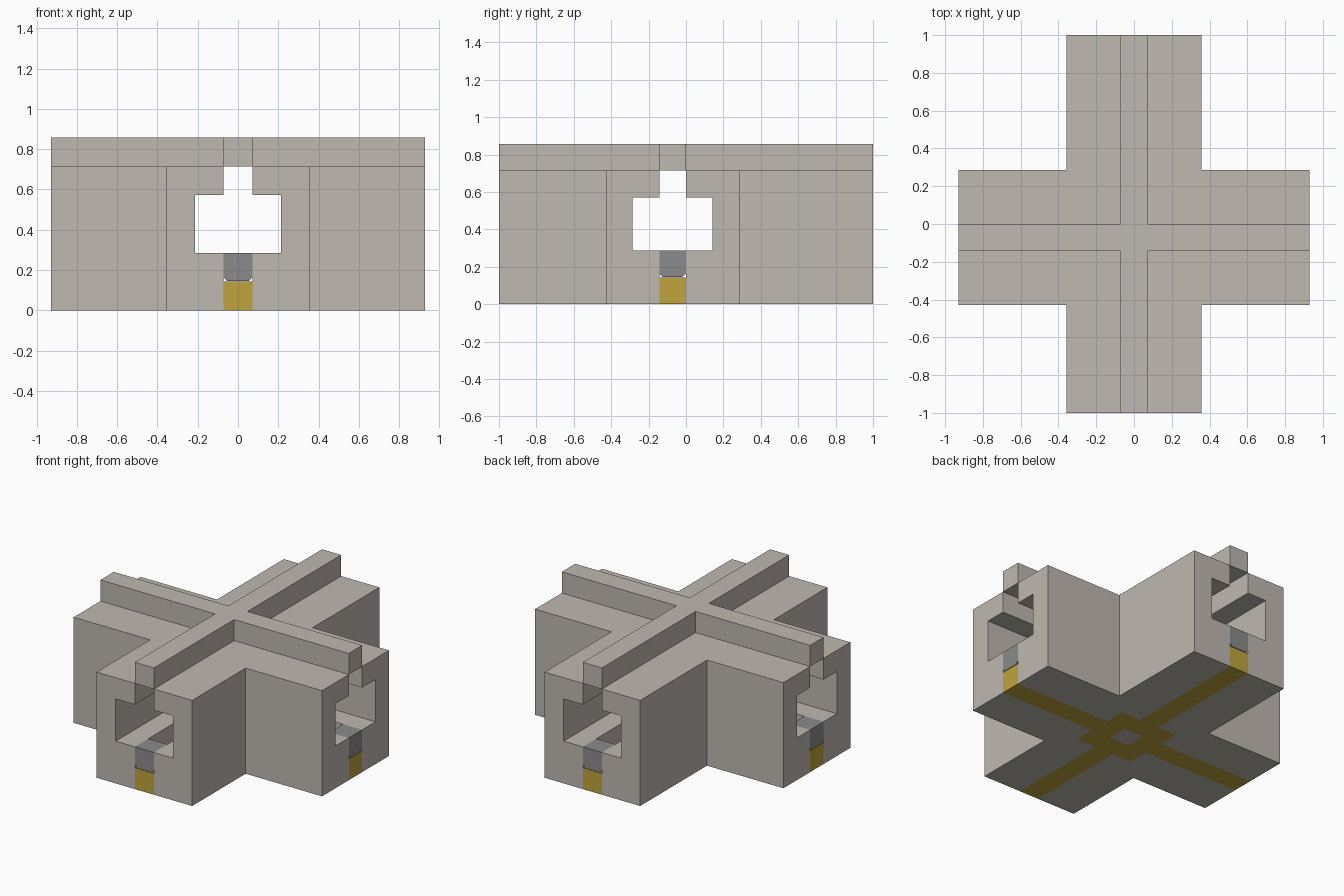
import bpy, bmesh
from mathutils import Vector

cube = bpy.data.objects.get("Cube")
if cube:
    bpy.data.objects.remove(cube, do_unlink=True)

U = 1 / 14                    # one grid unit; all sizes below are in units
ORIGIN = Vector((0, -1, 0))   # crossing point of the tunnels
FRONT, BACK, SIDE = -13, 15, 13


def material(name, rgb):
    m = bpy.data.materials.new(name)
    m.use_nodes = True
    m.diffuse_color = (*rgb, 1)
    bsdf = next(n for n in m.node_tree.nodes if n.type == 'BSDF_PRINCIPLED')
    bsdf.inputs["Base Color"].default_value = (*rgb, 1)
    bsdf.inputs["Roughness"].default_value = 0.9
    return m


STONE = material("warm grey stone", (0.52, 0.48, 0.44))
STEEL = material("mid grey", (0.26, 0.26, 0.26))
GOLD = material("mustard yellow", (0.52, 0.37, 0.045))


def make(name, prisms, mat):
    """Object from prisms: (profile, axis, start, end)."""
    bm = bmesh.new()
    for profile, axis, start, end in prisms:
        place = {'x': lambda a, b, t: (t, a, b),
                 'y': lambda a, b, t: (a, t, b),
                 'z': lambda a, b, t: (a, b, t)}[axis]
        verts = [bm.verts.new((Vector(place(a, b, start)) + ORIGIN) * U)
                 for a, b in profile]
        face = bm.faces.new(verts)
        top = bmesh.ops.extrude_face_region(bm, geom=[face])["geom"]
        shift = Vector(place(0, 0, end - start)) * U
        bmesh.ops.translate(bm, vec=shift,
                            verts=[v for v in top if isinstance(v, bmesh.types.BMVert)])
    bmesh.ops.recalc_face_normals(bm, faces=bm.faces)
    mesh = bpy.data.meshes.new(name)
    bm.to_mesh(mesh)
    bm.free()
    mesh.materials.append(mat)
    obj = bpy.data.objects.new(name, mesh)
    bpy.context.collection.objects.link(obj)
    return obj


def rect(x0, x1, y0, y1):
    return [(x0, y0), (x1, y0), (x1, y1), (x0, y1)]


def cross(w):
    """Plus-shaped outline with arms of half width w."""
    return [(-w, FRONT), (w, FRONT), (w, -w), (SIDE, -w), (SIDE, w), (w, w),
            (w, BACK), (-w, BACK), (-w, w), (-SIDE, w), (-SIDE, -w), (-w, -w)]


def mirrored(half):
    return half + [(-a, b) for a, b in reversed(half)]


# Main block and the raised ridge on it
body = make("crossing_block", [(cross(5), 'z', 0, 10)], STONE)
make("top_ridge", [(cross(1), 'z', 10, 12)], STONE)

# Cutters: stepped tunnels along both axes, and a pocket for the base inlay
tunnel = mirrored([(1, -1), (1, 4), (3, 4), (3, 8), (1, 8), (1, 11)])
cutters = [make("tunnel_cutter_x", [(tunnel, 'x', -SIDE - 1, SIDE + 1)], STONE),
           make("tunnel_cutter_y", [(tunnel, 'y', FRONT - 1, BACK + 1)], STONE),
           make("pocket_cutter", [(rect(-3, 3, -3, 3), 'z', -1, 2)], STONE)]
bpy.context.view_layer.objects.active = body
for cutter in cutters:
    cutter.hide_render = True
    mod = body.modifiers.new("cut", 'BOOLEAN')
    mod.operation = 'DIFFERENCE'
    mod.solver = 'EXACT'
    mod.object = cutter
    bpy.ops.object.modifier_apply(modifier=mod.name)
for cutter in cutters:
    bpy.data.objects.remove(cutter, do_unlink=True)

# Yellow base inlay: four bars meeting a square ring
strips = [rect(-1, 1, FRONT, -3), rect(-1, 1, 3, BACK),
          rect(-SIDE, -3, -1, 1), rect(3, SIDE, -1, 1),
          rect(-3, 3, -3, -1), rect(-3, 3, 1, 3),
          rect(-3, -1, -1, 1), rect(1, 3, -1, 1)]
make("base_inlay", [(s, 'z', 0, 2) for s in strips], GOLD)
make("centre_pad", [(rect(-1, 1, -1, 1), 'z', 0, 2)], STONE)

# Grey plugs closing the floor groove at each mouth
plug = mirrored([(0.75, 2.05), (1, 2.3), (1, 4)])
for name, axis, start, end in [("front_plug", 'y', FRONT, FRONT + 2),
                               ("back_plug", 'y', BACK - 2, BACK),
                               ("left_plug", 'x', SIDE - 2, SIDE),
                               ("right_plug", 'x', -SIDE, 2 - SIDE)]:
    make(name, [(plug, axis, start, end)], STEEL)
